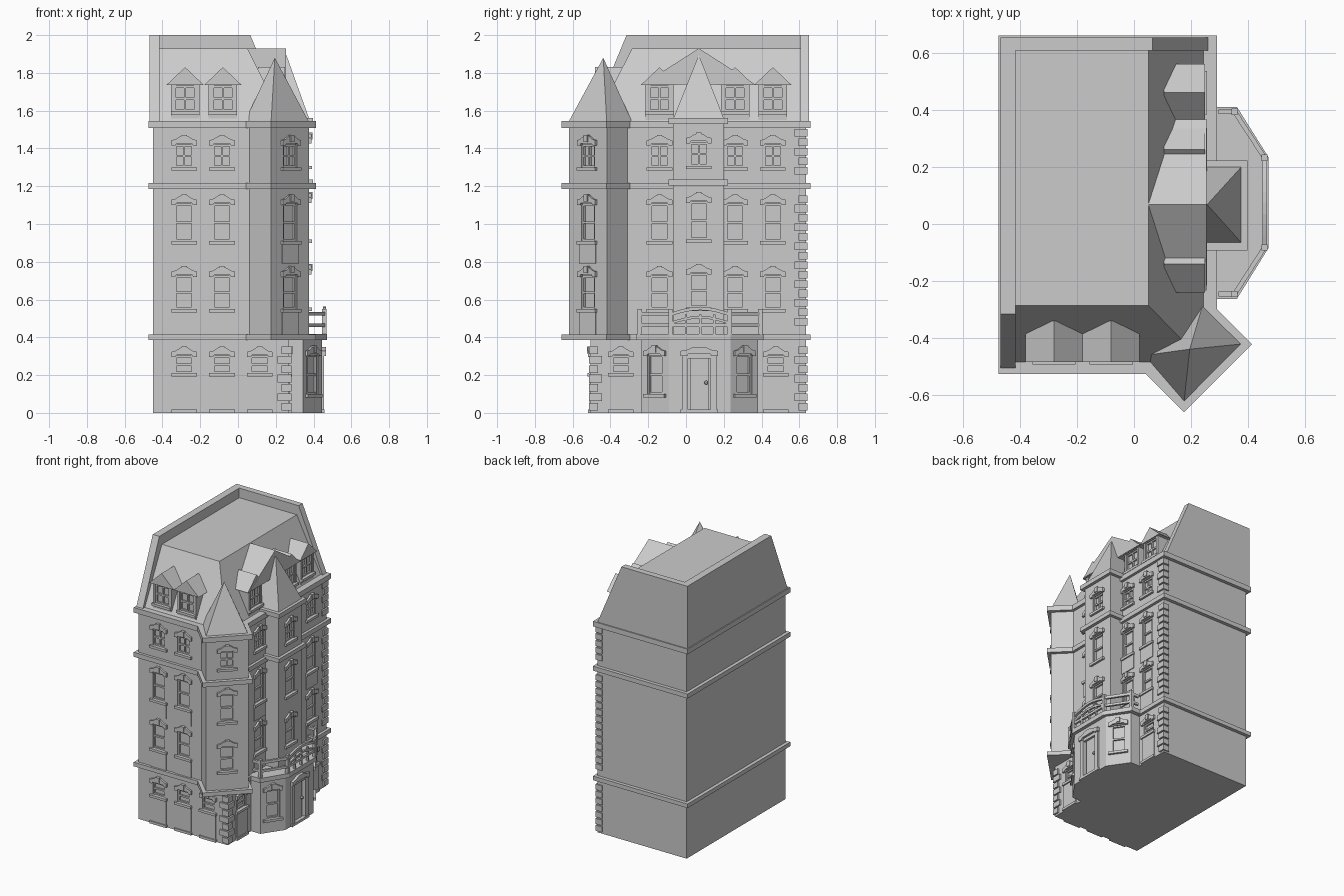
import bpy, bmesh
from math import radians, atan2, degrees, hypot, sin, pi
from mathutils import Matrix, Vector

if "Cube" in bpy.data.objects:
    bpy.data.objects.remove(bpy.data.objects["Cube"])

parts = {}
I = Matrix.Identity(4)


def prism(part, pts, d0, d1, M=I, axis='z'):
    """Extrude a 2D outline between d0 and d1 along an axis."""
    bm = parts.setdefault(part, bmesh.new())
    place = {'z': lambda p, d: (p[0], p[1], d), 'y': lambda p, d: (p[0], d, p[1]),
             'x': lambda p, d: (d, p[0], p[1])}[axis]
    a, b = [[bm.verts.new(M @ Vector(place(p, d))) for p in pts] for d in (d0, d1)]
    faces = [bm.faces.new(a), bm.faces.new(b[::-1])]
    n = len(pts)
    for i in range(n):
        j = (i + 1) % n
        faces.append(bm.faces.new((a[i], b[i], b[j], a[j])))
    bmesh.ops.recalc_face_normals(bm, faces=faces)


def box(part, x0, x1, y0, y1, z0, z1, M=I):
    prism(part, [(x0, y0), (x1, y0), (x1, y1), (x0, y1)], z0, z1, M)


def taper(part, base, z0, top, z1):
    """Pyramid (one top point) or frustum (matching top outline)."""
    bm = parts.setdefault(part, bmesh.new())
    a = [bm.verts.new((*p, z0)) for p in base]
    b = [bm.verts.new((*p, z1)) for p in top]
    n = len(a)
    faces = [bm.faces.new(a)] + ([bm.faces.new(b)] if len(b) > 1 else [])
    for i in range(n):
        j = (i + 1) % n
        faces.append(bm.faces.new((a[i], a[j], b[j], b[i]) if len(b) > 1 else (a[i], a[j], b[0])))
    bmesh.ops.recalc_face_normals(bm, faces=faces)


def wall(x, y, deg):
    """Wall frame: local x runs along the wall, local -y points outward."""
    return Matrix.Translation((x, y, 0)) @ Matrix.Rotation(radians(deg), 4, 'Z')


LINTEL = [(-.068, 0), (-.068, .028), (-.045, .034), (-.02, .05), (.02, .05), (.045, .034),
          (.068, .028), (.068, 0), (.048, 0), (.04, .012), (-.04, .012), (-.048, 0)]


def window(M, z0, z1, apron=None, lintel=True, mullion=False, w=.05):
    box('cutters', -w, w, -.03, .02, z0, z1, M)
    for s in (-1, 1):
        box('window_frames', s * w, s * (w - .01), .006, .021, z0, z1, M)
    zm = (z0 + z1) / 2
    for a, b in ((z0, z0 + .01), (zm - .006, zm + .006), (z1 - .01, z1)):
        box('window_frames', -w, w, .008, .021, a, b, M)
    if mullion:
        box('window_frames', -.005, .005, .008, .021, z0, z1, M)
    box('window_sills', -w - .018, w + .018, -.016, .005, z0 - .018, z0, M)
    if lintel:
        prism('window_lintels', [(p, q + z1 - .005) for p, q in LINTEL], -.014, .005, M, 'y')
        box('keystones', -.014, .014, -.02, .005, z1 + .015, z1 + .052, M)
    if apron is not None:
        box('window_aprons', -w - .012, w + .012, -.006, .005, apron, z0 - .018, M)


# Main wall masses
BAY_Y = .068
box('ground_floor', -.45, .27, -.505, .635, 0, .4)
prism('upper_floors', [(-.45, -.505), (.06, -.505), (.175, -.62), (.377, -.418), (.27, -.311),
                       (.27, .635), (-.45, .635)], .39, 1.53)
box('middle_bay', .2, .375, -.068, .2, .4, 1.54)
prism('porch', [(.2, -.235), (.345, -.235), (.445, -.09), (.445, .235), (.345, .38), (.2, .38)], 0, .39)

# Floor bands
BAND = [(-.475, -.525), (.042, -.525), (.175, -.658), (.413, -.42), (.29, -.297), (.29, .66), (-.475, .66)]
for z0, z1 in ((.385, .415), (1.185, 1.218), (1.508, 1.545)):
    prism('floor_bands', BAND, z0, z1)
for z0, z1 in ((1.205, 1.235), (1.53, 1.562)):
    box('bay_bands', .2, .397, -.092, .222, z0, z1)
prism('porch_cornice', [(.2, -.262), (.36, -.262), (.47, -.085), (.47, .235), (.36, .41), (.2, .41)], .386, .418)

# Mansard roof and raised party walls
taper('mansard_roof', [(-.45, -.49), (.25, -.49), (.25, .635), (-.45, .635)], 1.53,
      [(-.45, -.285), (.05, -.285), (.05, .635), (-.45, .635)], 1.93)
prism('left_party_wall', [(-.51, 1.53), (-.315, 2), (.65, 2), (.65, 1.53)], -.468, -.415, I, 'x')
prism('back_party_wall', [(-.468, 1.53), (-.468, 2), (.065, 2), (.265, 1.53)], .607, .652, I, 'y')
taper('tower_roof', [(.035, -.46), (.175, -.622), (.376, -.42), (.24, -.285)], 1.54, [(.195, -.438)], 1.88)
taper('bay_roof', [(.14, -.066), (.376, -.066), (.376, .2), (.14, .2)], 1.56, [(.256, BAY_Y)], 1.895)

# Dormers
dormers = [wall(-.28, -.475, 0), wall(-.08, -.475, 0)] + [wall(.24, y, 90) for y in (-.14, .26, .46)]
for M in dormers:
    box('dormer_walls', -.075, .075, 0, .11, 1.54, 1.75, M)
    prism('dormer_roofs', [(-.1, 1.735), (0, 1.83), (.1, 1.735)], -.008, .135, M, 'y')
    window(M, 1.595, 1.73, None, False, True, .058)
prism('central_gable', [(BAY_Y - .3, 1.738), (BAY_Y, 1.93), (BAY_Y + .3, 1.738)], .05, .253, I, 'x')

# Windows of the front and right side
ROWS = ((.55, .725, .415), (.91, 1.105, .79), (1.3, 1.42, None))
upper = [wall(x, -.505, 0) for x in (-.285, -.085)]
upper += [wall(.27, y, 90) for y in (-.14, .26, .46)] + [wall(.276, -.519, 45)]
for M in upper:
    for z0, z1, ap in ROWS:
        window(M, z0, z1, ap, mullion=ap is None)
for z0, z1, ap in ROWS:
    window(wall(.375, BAY_Y, 90), z0 + .008, z1 + .012, None, mullion=ap is None)
for M in [wall(x, -.505, 0) for x in (-.285, -.085, .115)] + [wall(.27, y, 90) for y in (-.345, .475)]:
    window(M, .21, .3, .015)
    box('plinth_blocks', -.068, .068, -.014, .005, 0, .018, M)
tilt = degrees(atan2(.145, .1))
window(wall(.395, -.1625, tilt), .1, .305)
window(wall(.395, .3075, 180 - tilt), .1, .305)

# Entrance door
M = wall(.445, .07, 90)
box('cutters', -.062, .062, -.03, .02, .018, .3, M)
box('door', -.05, .05, .01, .022, .018, .29, M)
for s in (-1, 1):
    box('door_frame', s * .092, s * .06, -.01, .022, .01, .305, M)
box('door_frame', -.06, .06, -.006, .022, .288, .31, M)
box('door_step', -.1, .1, -.014, .02, 0, .018, M)
prism('door_lintel', [(p * 1.45, q + .3) for p, q in LINTEL], -.02, .005, M, 'y')
knob = parts.setdefault('door_knob', bmesh.new())
bmesh.ops.create_icosphere(knob, subdivisions=2, radius=.011,
                           matrix=M @ Matrix.Translation((.037, .003, .16)))

# Corner quoins, alternating long and short
for y, s, top in ((.635, -1, 1.5), (-.505, 1, .37)):
    for k in range(int(top / .05)):
        z = .012 + k * .05
        if any(z < b + .03 and z + .038 > b for b in (.385, 1.185)):
            continue
        d = .06 if k % 2 else .04
        wx = .04 if s < 0 else d
        box('quoins', .27 - wx, .282, y - s * .008, y + s * d, z, z + .04)

# Balcony balustrade: posts, rails and an arched centre
path = [(.295, -.245), (.352, -.245), (.457, -.082), (.457, .232), (.352, .393), (.295, .393)]


def rail(p, q, z0, z1, rise0=0, rise1=0):
    L, t = hypot(q[0] - p[0], q[1] - p[1]), .008
    R = wall(*p, degrees(atan2(q[1] - p[1], q[0] - p[0])))
    prism('balustrade_rails', [(0, z0 + rise0), (L, z0 + rise1), (L, z1 + rise1), (0, z1 + rise0)], -t, t, R, 'y')


for x, y in path[1:5]:
    box('balustrade_posts', x - .011, x + .011, y - .011, y + .011, .415, .55)
for i, (p, q) in enumerate(zip(path, path[1:])):
    rail(p, q, .455, .472)
    if i != 2:
        rail(p, q, .515, .535)
N = 8
for k in range(N):
    ya, yb = [.314 * t / N - .082 for t in (k, k + 1)]
    ra, rb = [.032 * sin(pi * t / N) for t in (k, k + 1)]
    rail((.457, ya), (.457, yb), .512, .53, ra, rb)
    rail((.457, ya), (.457, yb), .468, .482, ra, rb)
for y in (.0, .075, .15):
    box('balustrade_posts', .45, .464, y - .006, y + .006, .415, .52)

# Turn every part into an object
obs = {}
for name, bm in parts.items():
    me = bpy.data.meshes.new(name)
    bm.to_mesh(me)
    bm.free()
    obs[name] = bpy.data.objects.new(name, me)
    bpy.context.collection.objects.link(obs[name])

# Cut the window and door recesses, then drop the cutter
cutter = obs['cutters']
cutter.hide_render = True
walls = ('ground_floor', 'upper_floors', 'middle_bay', 'porch', 'dormer_walls')
for n in walls:
    m = obs[n].modifiers.new('recesses', 'BOOLEAN')
    m.operation, m.object, m.solver = 'DIFFERENCE', cutter, 'EXACT'
dg = bpy.context.evaluated_depsgraph_get()
cut = {n: bpy.data.meshes.new_from_object(obs[n].evaluated_get(dg)) for n in walls}
for n, me in cut.items():
    obs[n].modifiers.clear()
    obs[n].data = me
bpy.data.objects.remove(cutter)
